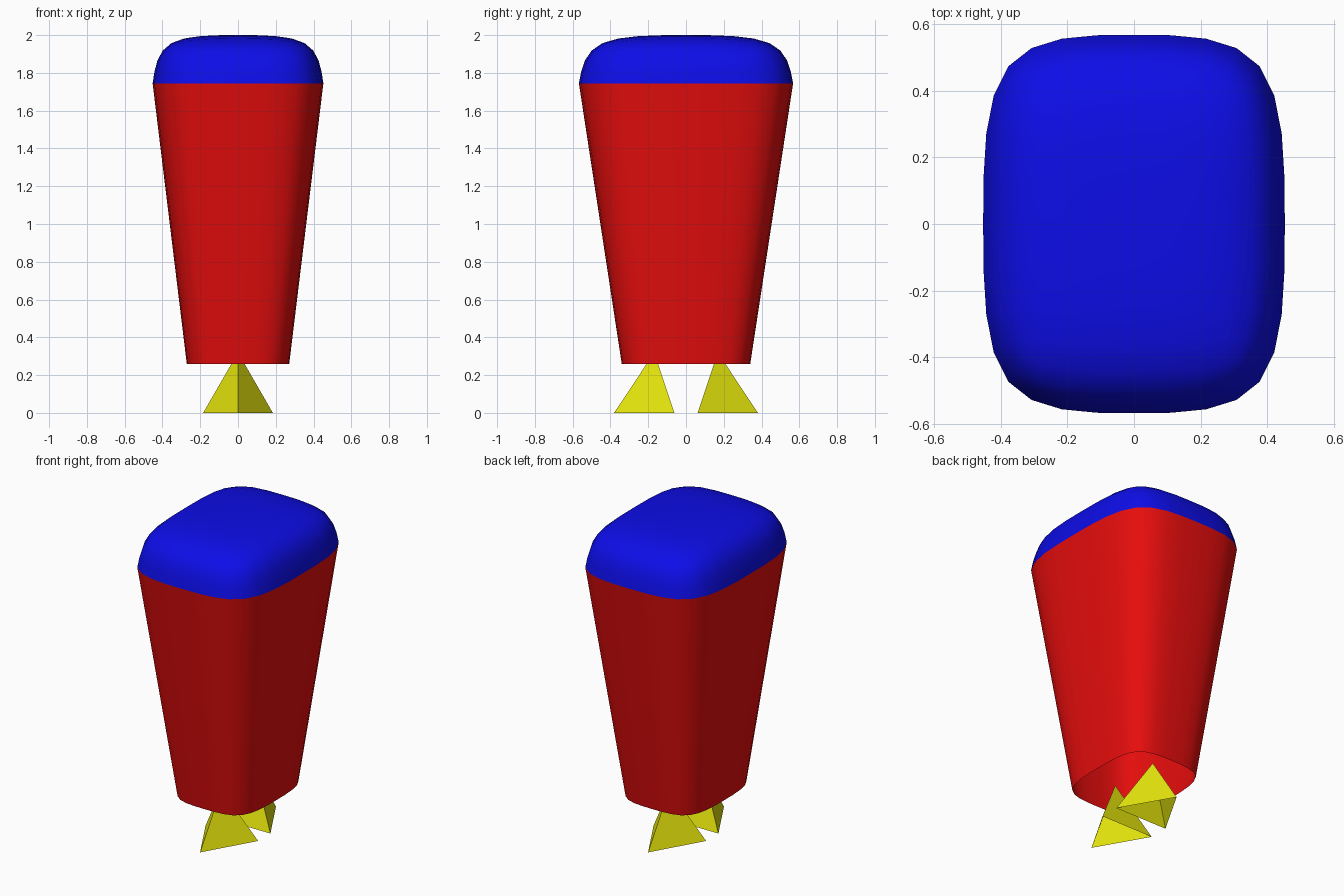
import bpy
from math import pi

if "Cube" in bpy.data.objects:
    bpy.data.objects.remove(bpy.data.objects["Cube"])


def material(name, color):
    mat = bpy.data.materials.new(name)
    mat.diffuse_color = (*color, 1)
    mat.use_nodes = True
    mat.node_tree.nodes["Principled BSDF"].inputs["Base Color"].default_value = mat.diffuse_color
    return mat


RED = material("red", (0.8, 0.004, 0.004))
BLUE = material("blue", (0.004, 0.004, 0.8))
YELLOW = material("yellow", (0.8, 0.8, 0.004))

HALF_X, HALF_Y = 0.452, 0.567
RING = [(1, 0), (1, 1), (0, 1), (-1, 1), (-1, 0), (-1, -1), (0, -1), (1, -1)]


def soft_shell(name, lower, upper, closed_top, mat):
    """Box shell between two (scale, z) rings, rounded by subdivision."""
    verts = [(x * s * HALF_X, y * s * HALF_Y, z)
             for s, z in (lower, upper) for x, y in RING]
    faces = [(i, (i + 1) % 8, 8 + (i + 1) % 8, 8 + i) for i in range(8)]
    if closed_top:
        verts.append((0, 0, upper[1]))
        faces += [(16, 8 + i, 9 + i, 8 + (i + 2) % 8) for i in (0, 2, 4, 6)]
    mesh = bpy.data.meshes.new(name)
    mesh.from_pydata(verts, [], faces)
    # quads of the top start on the side midpoints
    mesh.update()
    mesh.materials.append(mat)
    mesh.shade_smooth()
    obj = bpy.data.objects.new(name, mesh)
    bpy.context.collection.objects.link(obj)
    sub = obj.modifiers.new("round", 'SUBSURF')
    sub.levels = sub.render_levels = 2
    return obj


# Tapered body, open underneath, and the rounded cap on top
soft_shell("body", (0.6, 0.26), (1, 1.745), False, RED)
soft_shell("cap", (1, 1.745), (0.92, 2.0), True, BLUE)

# Two hollow three-sided feet, each with a corner pointing outwards
FOOT_R, FOOT_H = 0.213, 0.32
for name, side in (("front_foot", -1), ("back_foot", 1)):
    bpy.ops.mesh.primitive_cone_add(vertices=3, radius1=FOOT_R, radius2=0,
                                    depth=FOOT_H, end_fill_type='NOTHING',
                                    location=(0, side * 0.168, FOOT_H / 2))
    foot = bpy.context.object
    foot.name = name
    # turn so that the first corner lies on the outward side
    corner = min(foot.data.vertices, key=lambda v: (round(v.co.z, 4), abs(v.co.x)))
    if corner.co.y * side < 0:
        foot.rotation_euler.z = pi
    foot.data.materials.append(YELLOW)
